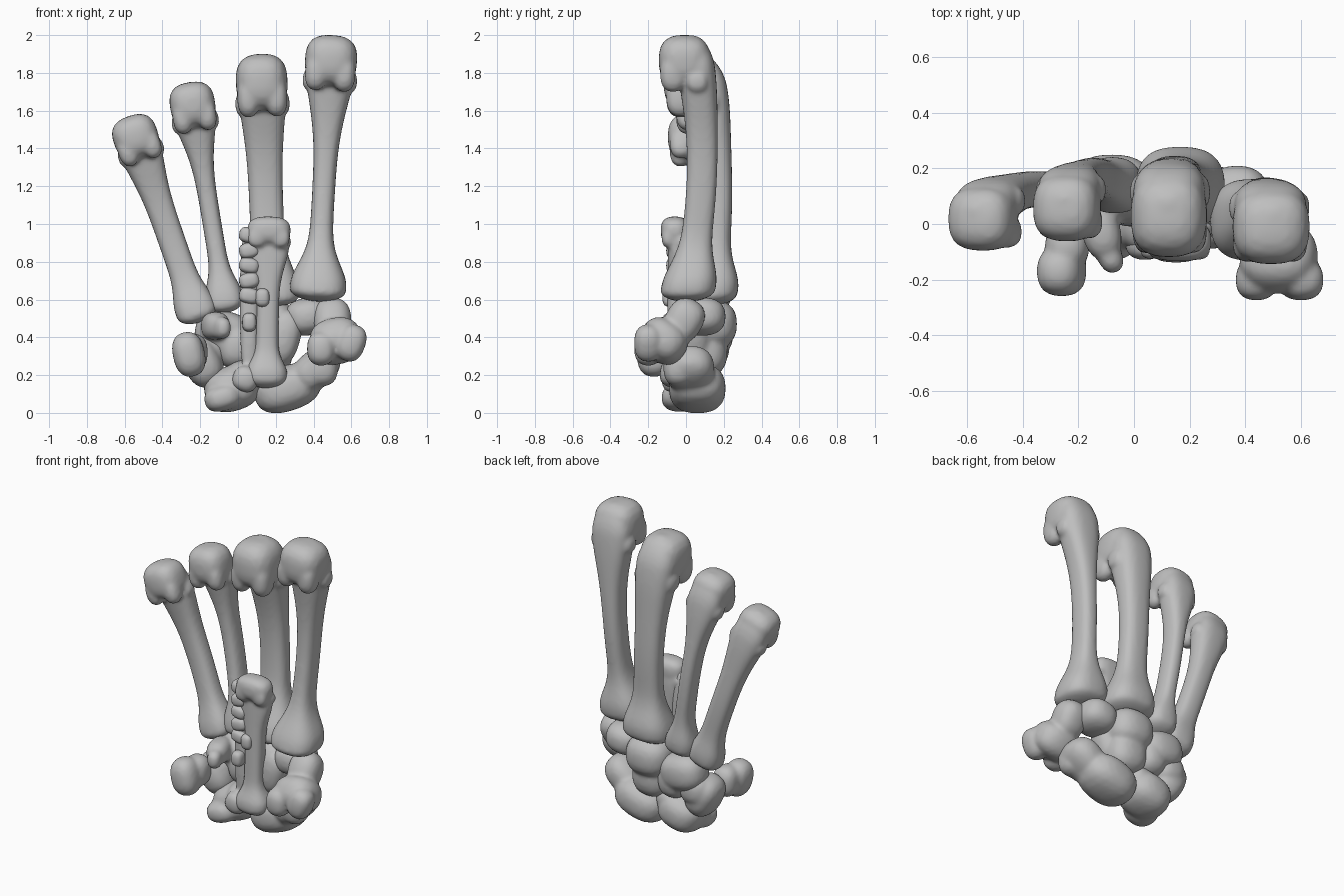
import bpy, bmesh, math
from mathutils import Vector, Euler

cube = bpy.data.objects.get("Cube")
if cube:
    bpy.data.objects.remove(cube)

GREY = (0.52, 0.52, 0.52, 1)
bone_grey = bpy.data.materials.new("bone grey")
bone_grey.use_nodes = True
bone_grey.diffuse_color = GREY
bone_grey.node_tree.nodes["Principled BSDF"].inputs["Base Color"].default_value = GREY


def rounded(angle, power):
    """Point on a unit superellipse, between a circle and a square."""
    c, s = math.cos(angle), math.sin(angle)
    return (math.copysign(abs(c) ** (2 / power), c), math.copysign(abs(s) ** (2 / power), s))


def flare(distance, plateau, reach):
    return math.exp(-(max(distance - plateau, 0) / reach) ** 2)


def dome(distance, radius, power):
    """Rounds off an end of a shaft."""
    inside = 1 - min(distance / radius, 1)
    return max(1 - inside ** power, 0.0001) ** (1 / power)


def add_lump(bm, at, size, lean=0, pitch=0, turn=0, power=2.5):
    """Rounded block: lean tips it sideways, pitch tips it forwards."""
    rotation = Euler([math.radians(a) for a in (pitch, lean, turn)]).to_matrix()
    for v in bmesh.ops.create_icosphere(bm, subdivisions=3, radius=1)["verts"]:
        norm = sum(abs(c) ** power for c in v.co) ** (1 / power)
        scaled = Vector([c / norm * s for c, s in zip(v.co, size)])
        v.co = rotation @ scaled + Vector(at)


def finish(name, bm, voxel=0.012, softness=8):
    """Fuse overlapping pieces into one smooth bone."""
    bmesh.ops.recalc_face_normals(bm, faces=bm.faces)
    mesh = bpy.data.meshes.new(name)
    bm.to_mesh(mesh)
    bm.free()
    mesh.materials.append(bone_grey)
    bone = bpy.data.objects.new(name, mesh)
    bpy.context.collection.objects.link(bone)
    fuse = bone.modifiers.new("fuse", 'REMESH')
    fuse.mode = 'VOXEL'
    fuse.voxel_size = voxel
    fuse.use_smooth_shade = True
    soften = bone.modifiers.new("soften", 'SMOOTH')
    soften.iterations = softness


def long_bone(name, foot, top, foot_size, waist_size, head_size, bow=0, reach=0.4):
    """Shaft from foot to top, flared at the foot, bowed back, with a head set forwards."""
    bm = bmesh.new()
    foot, top = Vector(foot), Vector(top)
    length = (top - foot).length
    axis = (top - foot).normalized()
    side = Vector((axis.z, 0, -axis.x)).normalized()
    depth = axis.cross(side)
    wide, deep = head_size
    shaft_top = top + depth * deep * 0.3
    rings, count, sides = [], 60, 28
    for i in range(count + 1):
        t = (1 - math.cos(math.pi * i / count)) / 2
        low, high = t * length, (1 - t) * length
        half = []
        for f, w, h in zip(foot_size, waist_size, (wide * 0.95, deep * 0.75)):
            width = w + (f - w) * flare(low, 0.08, reach * 0.4) + (h - w) * flare(high, 0.15, reach * 0.75)
            half.append(width * dome(high, 0.18, 2) * dome(low, 0.06, 2))
        centre = foot.lerp(shaft_top, t) + Vector((0, bow * math.sin(math.pi * t), 0))
        ring = []
        for k in range(sides):
            u, v = rounded(2 * math.pi * k / sides, 2.6)
            ring.append(bm.verts.new(centre + side * u * half[0] + depth * v * half[1]))
        rings.append(ring)
    for lower, upper in zip(rings, rings[1:]):
        for k in range(sides):
            n = (k + 1) % sides
            bm.faces.new((lower[k], lower[n], upper[n], upper[k]))
    bm.faces.new(rings[0][::-1])
    bm.faces.new(rings[-1])
    # Rolled head, tilted with the shaft
    tilt = math.degrees(math.atan2(axis.x, axis.z))
    add_lump(bm, top - axis * deep, (wide, deep, deep), lean=tilt, power=2.8)
    # Broad knuckles on the palm side and small ridges on the back
    for sign in (-1, 1):
        edge = top + side * sign * wide * 0.55
        add_lump(bm, edge - axis * deep * 1.5 - depth * deep * 0.45,
                 (wide * 0.42, deep * 0.5, deep * 0.7), lean=tilt)
        add_lump(bm, edge + side * sign * wide * 0.25 - axis * deep * 1.8 + depth * deep * 0.5,
                 (wide * 0.25, deep * 0.4, deep * 0.4), lean=tilt)
    finish(name, bm)


def wrist_bone(name, *lumps, **detail):
    bm = bmesh.new()
    for lump in lumps:
        add_lump(bm, **lump)
    finish(name, bm, **detail)


# Four hand bones and the short thumb bone in front of the palm
long_bone("index_metacarpal", foot=(0.42, 0, 0.59), top=(0.5, -0.01, 2), foot_size=(0.15, 0.145),
          waist_size=(0.06, 0.08), head_size=(0.138, 0.135), bow=0.07)
long_bone("middle_metacarpal", foot=(0.17, 0.12, 0.56), top=(0.12, 0.02, 1.9), foot_size=(0.16, 0.145),
          waist_size=(0.09, 0.07), head_size=(0.137, 0.15), bow=0.08)
long_bone("ring_metacarpal", foot=(-0.06, 0.13, 0.53), top=(-0.26, 0.05, 1.75), foot_size=(0.1, 0.1),
          waist_size=(0.05, 0.07), head_size=(0.12, 0.12), bow=0.06, reach=0.3)
long_bone("little_metacarpal", foot=(-0.2, 0.1, 0.48), top=(-0.58, 0.01, 1.57), foot_size=(0.11, 0.095),
          waist_size=(0.072, 0.065), head_size=(0.12, 0.115), bow=0.05, reach=0.3)
long_bone("thumb_metacarpal", foot=(0.15, -0.05, 0.13), top=(0.165, -0.06, 1.04), foot_size=(0.11, 0.09),
          waist_size=(0.06, 0.055), head_size=(0.115, 0.075), reach=0.2)

# Chain of pebble bones beside the thumb bone, backed by a strip with a flared foot
for i in range(5):
    wrist_bone(f"pebble_bone_{i + 1}",
               dict(at=(0.06, -0.06, 0.62 + 0.08 * i), size=(0.055, 0.045, 0.042),
                    lean=12 * (-1) ** i, power=3), voxel=0.009, softness=3)
for name, x, z in (("upper_pebble", 0.13, 0.61), ("lower_pebble", 0.06, 0.48)):
    wrist_bone(name, dict(at=(x, -0.08, z), size=(0.038, 0.045, 0.05), power=3),
               voxel=0.009, softness=3)
wrist_bone("pebble_backing",
           dict(at=(0.06, -0.03, 0.58), size=(0.05, 0.045, 0.4), power=3),
           dict(at=(0.04, -0.07, 0.18), size=(0.07, 0.06, 0.07), lean=20))

# Wrist bones, from the thumb side to the little finger side
wrist_bone("trapezium",
           dict(at=(0.52, -0.12, 0.38), size=(0.14, 0.13, 0.11), lean=-12, pitch=-35),
           dict(at=(0.6, -0.2, 0.37), size=(0.075, 0.075, 0.1), lean=20),
           dict(at=(0.44, -0.2, 0.34), size=(0.075, 0.075, 0.09)),
           dict(at=(0.5, -0.01, 0.49), size=(0.1, 0.1, 0.12), pitch=-30))
wrist_bone("trapezoid",
           dict(at=(0.37, 0.08, 0.51), size=(0.12, 0.13, 0.1), lean=-10))
wrist_bone("scaphoid",
           dict(at=(0.26, 0.06, 0.13), size=(0.18, 0.15, 0.12), lean=-18),
           dict(at=(0.41, 0.02, 0.23), size=(0.14, 0.13, 0.1), lean=-40),
           dict(at=(0.44, -0.04, 0.24), size=(0.09, 0.08, 0.1)))
wrist_bone("lunate",
           dict(at=(-0.03, 0.06, 0.13), size=(0.15, 0.15, 0.12), lean=-18),
           dict(at=(-0.08, -0.03, 0.08), size=(0.1, 0.1, 0.07), lean=-15),
           dict(at=(0.04, 0.04, 0.19), size=(0.1, 0.14, 0.09)))
wrist_bone("capitate",
           dict(at=(0.16, 0.13, 0.47), size=(0.15, 0.14, 0.13)),
           dict(at=(0.16, 0.1, 0.33), size=(0.13, 0.12, 0.14)),
           dict(at=(0.24, 0.04, 0.4), size=(0.09, 0.09, 0.15), lean=15))
wrist_bone("hamate",
           dict(at=(-0.08, 0.13, 0.42), size=(0.15, 0.12, 0.12), lean=10),
           dict(at=(-0.01, 0.11, 0.35), size=(0.1, 0.12, 0.12)),
           dict(at=(-0.12, -0.02, 0.46), size=(0.07, 0.11, 0.075), turn=15),
           dict(at=(-0.09, -0.11, 0.45), size=(0.045, 0.07, 0.06), turn=25))
wrist_bone("triquetrum",
           dict(at=(-0.19, 0.07, 0.27), size=(0.1, 0.12, 0.14), lean=-25),
           dict(at=(-0.16, 0.11, 0.32), size=(0.1, 0.1, 0.1)))
wrist_bone("pisiform",
           dict(at=(-0.26, -0.17, 0.31), size=(0.085, 0.09, 0.12), lean=-12),
           dict(at=(-0.24, -0.08, 0.32), size=(0.08, 0.08, 0.1)))
